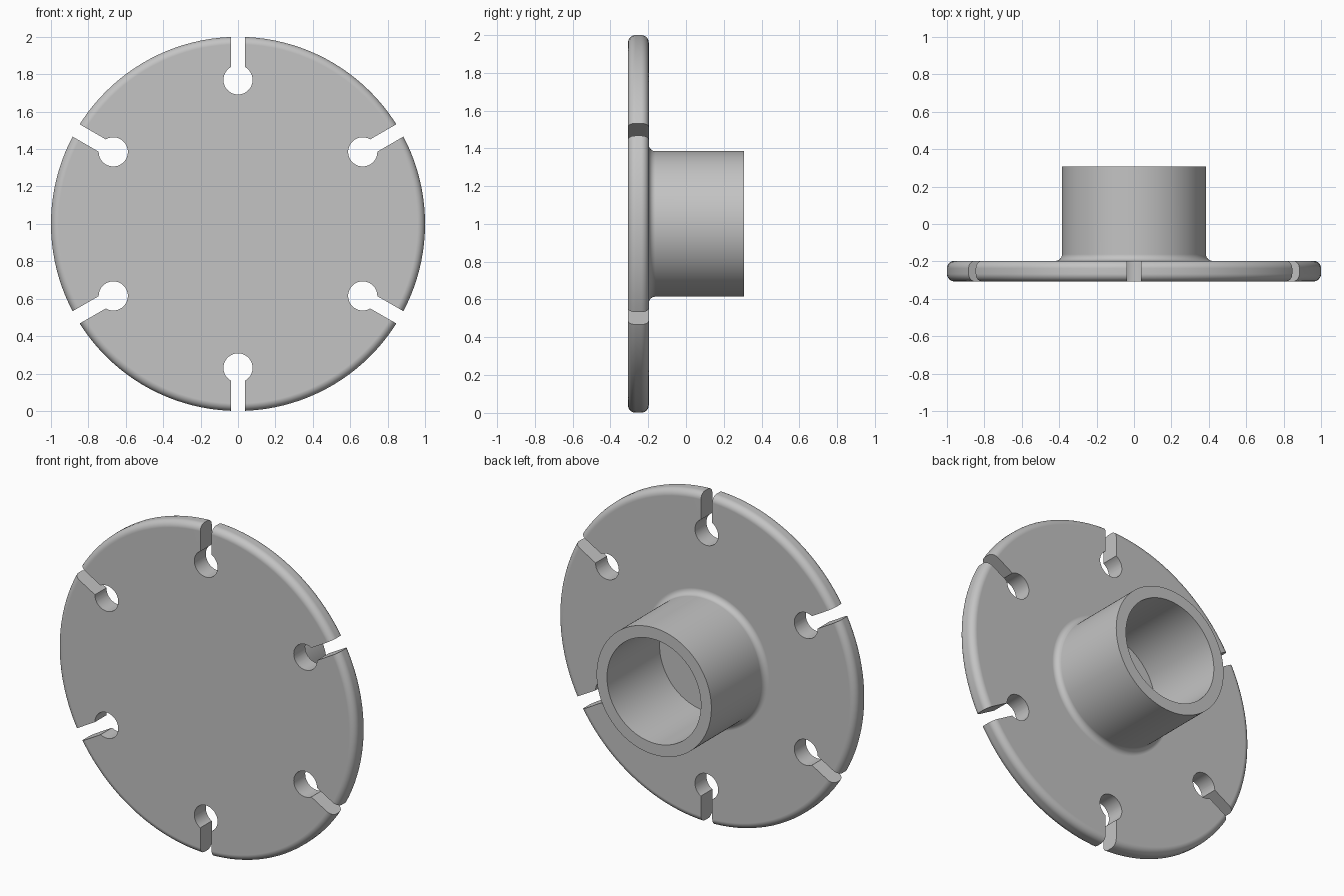
import bpy, bmesh, math
from mathutils import Matrix, Vector

cube = bpy.data.objects.get("Cube")
if cube:
    bpy.data.objects.remove(cube, do_unlink=True)

FRONT, PLATE_BACK, END = -0.307, -0.197, 0.307
HUB_R, BORE_R = 0.385, 0.315
EDGE, FILLET = 0.04, 0.035
HOLE_DIST, HOLE_R, SLOT_HALF = 0.77, 0.078, 0.038

metal = bpy.data.materials.new("light_grey_metal")
metal.use_nodes = True
grey = (0.55, 0.55, 0.55, 1)
metal.diffuse_color = grey
metal.node_tree.nodes["Principled BSDF"].inputs["Base Color"].default_value = grey


def arc(cx, cy, r, start, end, steps=8):
    """Points on an arc, angles in degrees."""
    angles = [math.radians(start + (end - start) * i / steps) for i in range(steps + 1)]
    return [(cx + r * math.cos(a), cy + r * math.sin(a)) for a in angles]


def make_object(name, bm):
    bmesh.ops.recalc_face_normals(bm, faces=bm.faces)
    mesh = bpy.data.meshes.new(name)
    bm.to_mesh(mesh)
    bm.free()
    mesh.materials.append(metal)
    obj = bpy.data.objects.new(name, mesh)
    bpy.context.collection.objects.link(obj)
    return obj


# Flange and hub: one profile (radius, y) turned about the y axis
profile = [(0, FRONT)]
profile += arc(1 - EDGE, FRONT + EDGE, EDGE, -90, 0)
profile += arc(1 - EDGE, PLATE_BACK - EDGE, EDGE, 0, 90)
profile += arc(HUB_R + FILLET, PLATE_BACK + FILLET, FILLET, 270, 180)
profile += [(HUB_R, END), (BORE_R, END), (BORE_R, PLATE_BACK), (0, PLATE_BACK)]
bm = bmesh.new()
verts = [bm.verts.new((r, y, 0)) for r, y in profile]
edges = [bm.edges.new(pair) for pair in zip(verts, verts[1:])]
bmesh.ops.spin(bm, geom=verts + edges, cent=(0, 0, 0), axis=(0, 1, 0),
               angle=math.tau, steps=128)
bmesh.ops.remove_doubles(bm, verts=bm.verts, dist=0.0001)
flange = make_object("flanged_hub", bm)

# Keyhole cutters: a round hole opening into a slot through the rim
neck = math.degrees(math.asin(SLOT_HALF / HOLE_R))
outline = arc(0, HOLE_DIST, HOLE_R, 90 + neck, 450 - neck, 40)
outline += [(SLOT_HALF, 1.2), (-SLOT_HALF, 1.2)]
bm = bmesh.new()
for i in range(6):
    turn = Matrix.Rotation(i * math.tau / 6, 4, 'Y')
    face = bm.faces.new([bm.verts.new(turn @ Vector((x, FRONT - 0.1, z))) for x, z in outline])
    extruded = bmesh.ops.extrude_face_region(bm, geom=[face])["geom"]
    moved = [v for v in extruded if isinstance(v, bmesh.types.BMVert)]
    bmesh.ops.translate(bm, verts=moved, vec=(0, 0.3, 0))
cutter = make_object("keyhole_cutter", bm)
cutter.hide_render = True

for obj in bpy.context.selected_objects:
    obj.select_set(False)
bpy.context.view_layer.objects.active = flange
flange.select_set(True)
cut = flange.modifiers.new("keyholes", 'BOOLEAN')
cut.operation = 'DIFFERENCE'
cut.solver = 'EXACT'
cut.object = cutter
bpy.ops.object.modifier_apply(modifier=cut.name)
bpy.data.objects.remove(cutter, do_unlink=True)

# Stand on the ground, smooth the rounds and keep the flats flat
flange.data.transform(Matrix.Translation((0, 0, 1)))
bpy.ops.object.shade_smooth_by_angle(angle=math.radians(30))
flats = flange.modifiers.new("flat_faces", 'WEIGHTED_NORMAL')
flats.keep_sharp = True
